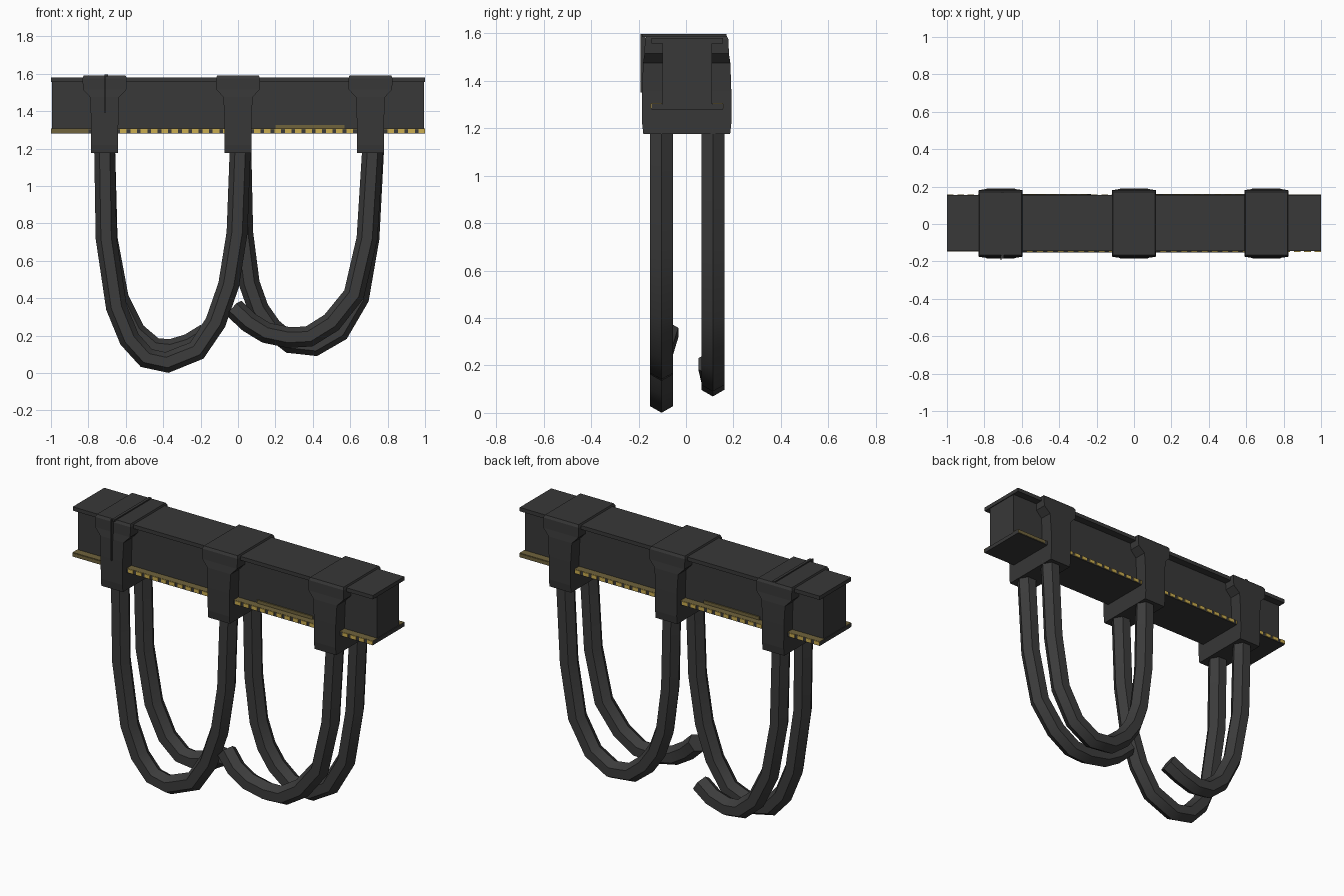
import bpy, bmesh, math
from mathutils import Vector

if "Cube" in bpy.data.objects:
    bpy.data.objects.remove(bpy.data.objects["Cube"], do_unlink=True)


def material(name, rgb):
    m = bpy.data.materials.new(name)
    m.use_nodes = True
    m.diffuse_color = (*rgb, 1)
    bsdf = next(n for n in m.node_tree.nodes if n.type == 'BSDF_PRINCIPLED')
    bsdf.inputs["Base Color"].default_value = (*rgb, 1)
    bsdf.inputs["Roughness"].default_value = 0.7
    return m


STEEL = material("dark_steel", (0.04, 0.04, 0.04))
CLAMP = material("charcoal_clamp", (0.038, 0.038, 0.038))
RUBBER = material("black_rubber", (0.045, 0.045, 0.045))
OLIVE = material("worn_yellow", (0.16, 0.125, 0.045))
YELLOW = material("hazard_yellow", (0.6, 0.42, 0.08))


def finish(name, bm, mat, smooth=False):
    bmesh.ops.recalc_face_normals(bm, faces=bm.faces)
    mesh = bpy.data.meshes.new(name)
    bm.to_mesh(mesh)
    bm.free()
    mesh.materials.append(mat)
    ob = bpy.data.objects.new(name, mesh)
    bpy.context.collection.objects.link(ob)
    if smooth:
        bpy.ops.object.select_all(action='DESELECT')
        ob.select_set(True)
        bpy.context.view_layer.objects.active = ob
        bpy.ops.object.shade_smooth_by_angle(angle=math.radians(35))
    return ob


def add_box(bm, x0, x1, y0, y1, z0, z1):
    verts = bmesh.ops.create_cube(bm, size=1)["verts"]
    for v in verts:
        v.co = Vector((x1 if v.co.x > 0 else x0, y1 if v.co.y > 0 else y0, z1 if v.co.z > 0 else z0))


def box(name, mat, *size):
    bm = bmesh.new()
    add_box(bm, *size)
    return finish(name, bm, mat)


def loft(name, rings, mat, smooth=False):
    bm = bmesh.new()
    rows = [[bm.verts.new(p) for p in ring] for ring in rings]
    n = len(rows[0])
    for a, b in zip(rows, rows[1:]):
        for i in range(n):
            j = (i + 1) % n
            bm.faces.new((a[i], a[j], b[j], b[i]))
    bm.faces.new(rows[0])
    bm.faces.new(rows[-1])
    return finish(name, bm, mat, smooth)


# Beam: box web between two wide flanges
MID = 0.005
box("beam_web", STEEL, -0.995, 0.995, MID - 0.105, MID + 0.105, 1.29, 1.57)
box("beam_top_flange", STEEL, -1, 1, MID - 0.15, MID + 0.15, 1.557, 1.58)
box("beam_bottom_flange", STEEL, -1, 1, MID - 0.15, MID + 0.15, 1.28, 1.303)

# Hazard marking on both bottom flange edges, turned half around for the back
CLAMPS = (-0.713, 0.0, 0.708)
for side, label in ((1, "front"), (-1, "back")):
    def place(x0, x1, y0, y1, z0, z1):
        xs, ys = sorted((side * x0, side * x1)), sorted((MID + side * y0, MID + side * y1))
        return (*xs, *ys, z0, z1)

    box(label + "_worn_strip", OLIVE, *place(-1, 1, -0.15, -0.106, 1.303, 1.306))
    box(label + "_worn_edge", OLIVE, *place(-1, -0.8, -0.153, -0.15, 1.283, 1.303))
    box(label + "_worn_patch", OLIVE, *place(0.2, 0.57, -0.112, -0.105, 1.303, 1.325))
    bm = bmesh.new()
    x = -0.63
    while x < 0.97:
        add_box(bm, *place(x, x + 0.035, -0.154, -0.15, 1.284, 1.305))
        x += 0.055
    finish(label + "_hazard_dashes", bm, YELLOW)

# Clamps: broad collar over the beam, narrowing to a leg and closed block below
SECTIONS = ((1.175, 0.072, 0.183), (1.22, 0.072, 0.188), (1.36, 0.073, 0.188), (1.475, 0.078, 0.184),
            (1.515, 0.116, 0.178), (1.575, 0.118, 0.176), (1.59, 0.112, 0.168))
for x, label in zip(CLAMPS, ("right", "middle", "left")):
    rings = [[(x + sx * hx, 0.003 + sy * hy, z) for sx, sy in ((-1, -1), (1, -1), (1, 1), (-1, 1))]
             for z, hx, hy in SECTIONS]
    loft(label + "_clamp", rings, CLAMP)

# Thin raised seam on one clamp
box("clamp_seam_top", CLAMP, -0.712, -0.695, -0.185, 0.17, 1.585, 1.597)
box("clamp_seam_front", CLAMP, -0.715, -0.708, -0.192, -0.17, 1.35, 1.597)


# Cables: six-sided hoses sagging between the clamps
def cable(name, path, y, y_end, radius=0.056):
    pts = [Vector((x, y, z)) for x, z in path]
    pts[-1].y = y_end
    rings = []
    for i, p in enumerate(pts):
        t = pts[min(i + 1, len(pts) - 1)] - pts[max(i - 1, 0)]
        across = Vector((0, 1, 0))
        out = t.cross(across).normalized()
        across = out.cross(t).normalized()
        rings.append([p + radius * (math.cos(k * math.pi / 3) * out + math.sin(k * math.pi / 3) * across)
                      for k in range(6)])
    loft(name, rings, RUBBER, True)


FRONT, BACK = -0.103, 0.113
cable("front_right_cable", ((-0.713, 1.2), (-0.705, 0.72), (-0.65, 0.35), (-0.58, 0.18), (-0.49, 0.08),
                            (-0.38, 0.056), (-0.22, 0.12), (-0.12, 0.27), (-0.05, 0.47), (-0.005, 0.75),
                            (0.012, 1.2)), FRONT, FRONT)
cable("front_left_cable", ((0.72, 1.2), (0.69, 0.72), (0.62, 0.42), (0.5, 0.27), (0.38, 0.195),
                           (0.27, 0.19), (0.15, 0.215), (0.06, 0.27), (-0.02, 0.345)), FRONT, -0.08)
cable("back_right_cable", ((-0.713, 1.2), (-0.7, 0.72), (-0.64, 0.4), (-0.55, 0.22), (-0.45, 0.135),
                           (-0.36, 0.125), (-0.26, 0.155), (-0.17, 0.21)), BACK, 0.1)
cable("back_left_cable", ((0.015, 1.2), (0.025, 0.75), (0.06, 0.48), (0.11, 0.34), (0.18, 0.24),
                          (0.28, 0.16), (0.41, 0.145), (0.54, 0.22), (0.645, 0.4), (0.7, 0.72),
                          (0.725, 1.2)), BACK, BACK)
